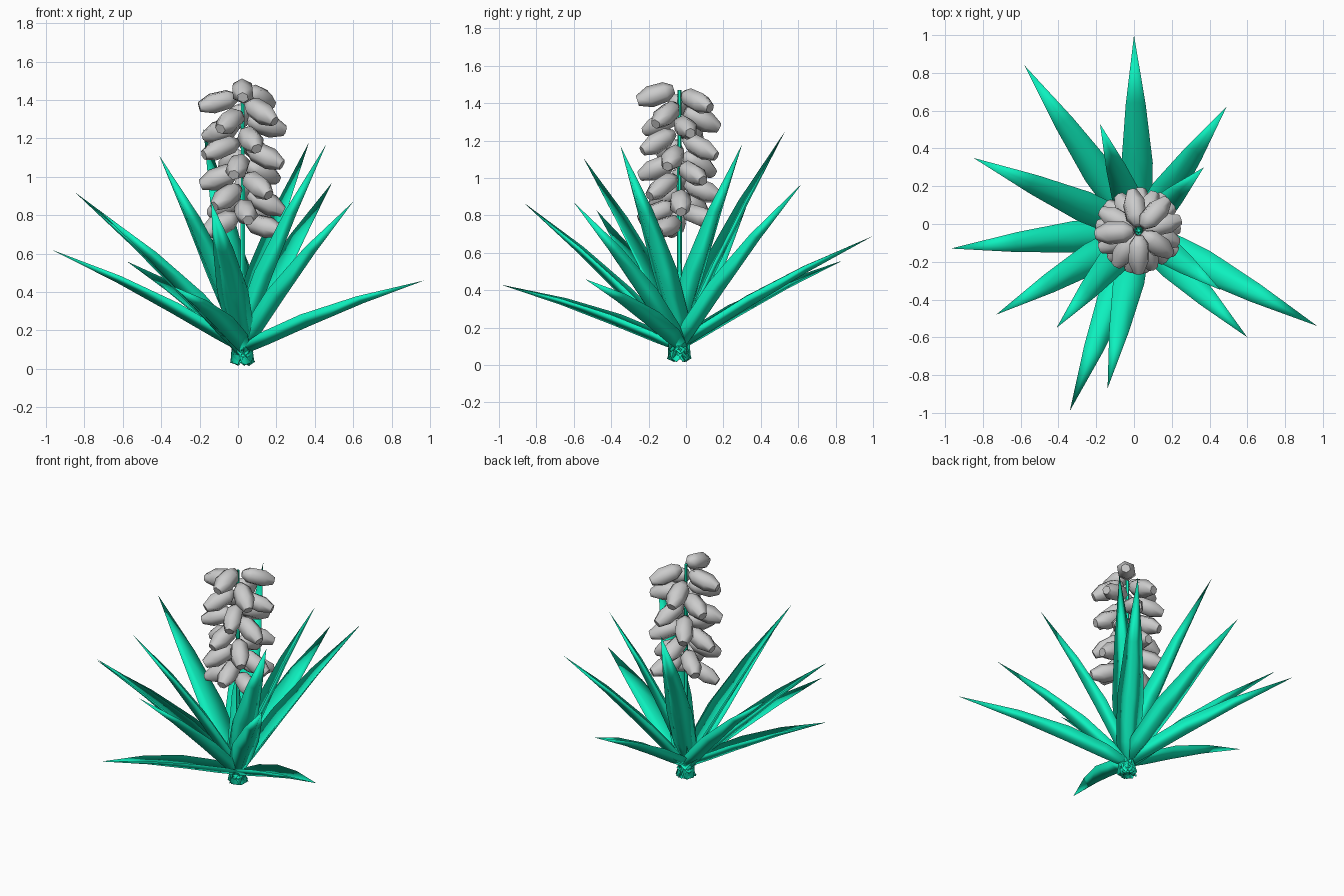
import bpy, bmesh, random
from math import sin, cos, pi, radians
from mathutils import Vector, Matrix

if "Cube" in bpy.data.objects:
    bpy.data.objects.remove(bpy.data.objects["Cube"])

random.seed(4)
AX, AY = 0.025, -0.035          # plant axis

green = bpy.data.materials.new("leaf_green")
green.diffuse_color = (0.004, 0.88, 0.52, 1)
green.use_nodes = True
green.node_tree.nodes["Principled BSDF"].inputs["Base Color"].default_value = green.diffuse_color


def make_object(name, bm, mat=None, angle=40):
    bmesh.ops.recalc_face_normals(bm, faces=bm.faces)
    me = bpy.data.meshes.new(name)
    bm.to_mesh(me)
    bm.free()
    if mat:
        me.materials.append(mat)
    ob = bpy.data.objects.new(name, me)
    bpy.context.collection.objects.link(ob)
    bpy.ops.object.select_all(action='DESELECT')
    ob.select_set(True)
    bpy.context.view_layer.objects.active = ob
    bpy.ops.object.shade_smooth_by_angle(angle=radians(angle))
    return ob


# Leaf stations: (fraction of length, half width, fold depth)
LEAF = [(0.0, 0.03, 0.03), (0.18, 0.075, 0.06), (0.40, 0.083, 0.06),
        (0.68, 0.053, 0.038)]


def leaf(name, tip):
    """Folded, slightly arched solid blade; its foot crosses the plant axis."""
    tip = Vector(tip)
    out = Vector((tip.x - AX, tip.y - AY, 0)).normalized()
    base = Vector((AX, AY, 0.025 if tip.z > 0.8 else 0.07)) - out * 0.045
    d = tip - base
    side = d.cross(Vector((0, 0, 1))).normalized()
    up = side.cross(d).normalized()
    bm = bmesh.new()
    rows = []
    for t, w, depth in LEAF:
        c = base + d * t + up * 0.11 * t * (1 - t)
        rows.append([bm.verts.new(c - side * w + up * depth * 0.55),
                     bm.verts.new(c - up * depth * 0.45),
                     bm.verts.new(c + side * w + up * depth * 0.55),
                     bm.verts.new(c - up * depth * 0.15)])
    end = bm.verts.new(tip)
    for i in range(4):
        j = (i + 1) % 4
        for a, b in zip(rows, rows[1:]):
            bm.faces.new((a[i], a[j], b[j], b[i]))
        bm.faces.new((rows[-1][i], rows[-1][j], end))
    bm.faces.new(rows[0])
    return make_object(name, bm, green, 180)


# Leaf rosette, one tip per leaf
TIPS = [(0.0, 1.0, 0.69), (-0.58, 0.84, 0.56), (-0.85, 0.35, 0.92),
        (-0.97, -0.13, 0.62), (-0.73, -0.48, 0.83), (-0.41, -0.55, 1.11),
        (-0.34, -0.99, 0.43), (-0.14, -0.87, 0.87), (0.60, -0.60, 0.87),
        (0.97, -0.54, 0.46), (0.46, -0.35, 1.17), (0.37, 0.30, 1.18),
        (0.49, 0.62, 0.97), (-0.18, 0.53, 1.25)]
for n, tip in enumerate(TIPS):
    leaf(f"leaf_{n + 1}", tip)

# Flower stalk
bm = bmesh.new()
bmesh.ops.create_cone(bm, cap_ends=True, segments=6, radius1=0.016,
                      radius2=0.01, depth=1.44,
                      matrix=Matrix.Translation((AX, AY, 0.75)))
make_object("flower_stalk", bm, green)

# Six-sided bell flower along +X: (distance, radius)
BELL = [(0.0, 0.025), (0.045, 0.057), (0.135, 0.062), (0.205, 0.03)]
bm = bmesh.new()
rings = [[bm.verts.new((x, r * cos(k * pi / 3), 0.92 * r * sin(k * pi / 3)))
          for k in range(6)] for x, r in BELL]
for a, b in zip(rings, rings[1:]):
    for k in range(6):
        j = (k + 1) % 6
        bm.faces.new((a[k], a[j], b[j], b[k]))
bm.faces.new(rings[0])
bm.faces.new(rings[-1])
first = make_object("flower_1", bm, None, 65)

# Flowers spiral down the stalk at the golden angle
COUNT = 25
for n in range(COUNT):
    ob = first if n == 0 else first.copy()
    if n:
        ob.name = f"flower_{n + 1}"
        bpy.context.collection.objects.link(ob)
    az = radians(-90 + 137.5 * n)
    droop = radians(random.uniform(14, 30))
    z = 1.475 - 0.0295 * n
    ob.matrix_world = (Matrix.Translation((AX + 0.03 * cos(az), AY + 0.03 * sin(az), z))
                       @ Matrix.Rotation(az, 4, 'Z')
                       @ Matrix.Rotation(droop, 4, 'Y')
                       @ Matrix.Rotation(random.uniform(-0.6, 0.6), 4, 'X'))
